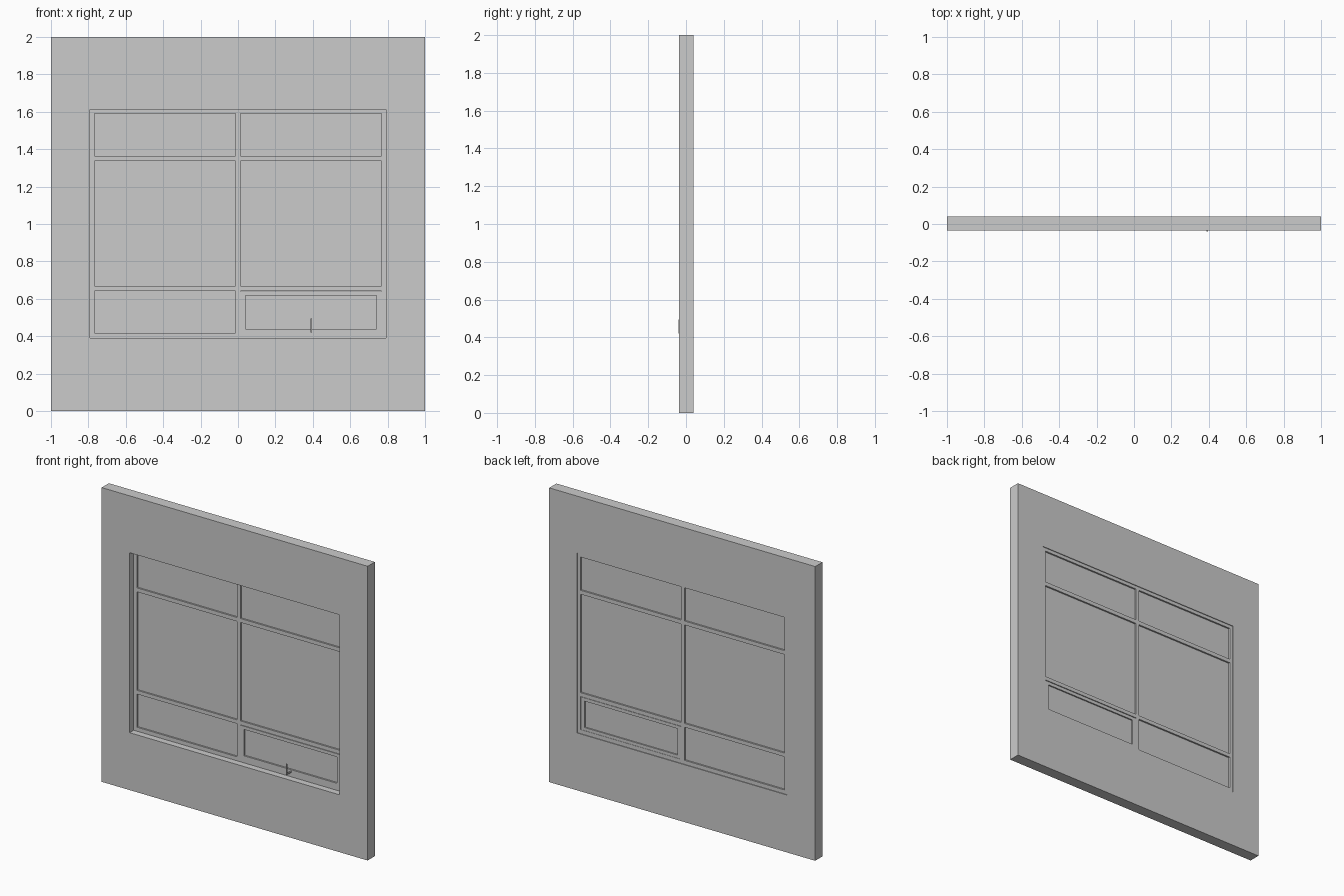
import bpy
import bmesh
from mathutils import Vector

old = bpy.data.objects.get("Cube")
if old:
    bpy.data.objects.remove(old, do_unlink=True)

grey = bpy.data.materials.new("plain_grey")
grey.use_nodes = True
COLOUR = (0.6, 0.6, 0.6, 1)
grey.diffuse_color = COLOUR
grey.node_tree.nodes["Principled BSDF"].inputs["Base Color"].default_value = COLOUR


def finish(name, bm):
    bmesh.ops.recalc_face_normals(bm, faces=bm.faces)
    mesh = bpy.data.meshes.new(name)
    bm.to_mesh(mesh)
    bm.free()
    mesh.materials.append(grey)
    obj = bpy.data.objects.new(name, mesh)
    bpy.context.collection.objects.link(obj)
    return obj


def lattice(name, xs, zs, y0, y1, is_hole=lambda i, j: False):
    """Slab from y0 to y1 divided at xs and zs, leaving some cells open."""
    bm = bmesh.new()
    grid = [[bm.verts.new((x, y0, z)) for z in zs] for x in xs]
    for i in range(len(xs) - 1):
        for j in range(len(zs) - 1):
            if not is_hole(i, j):
                bm.faces.new((grid[i][j], grid[i + 1][j],
                              grid[i + 1][j + 1], grid[i][j + 1]))
    loose = [v for v in bm.verts if not v.link_faces]
    bmesh.ops.delete(bm, geom=loose, context="VERTS")
    front = bm.faces[:]
    back = bmesh.ops.extrude_face_region(bm, geom=front, use_keep_orig=True)["geom"]
    moved = [v for v in back if isinstance(v, bmesh.types.BMVert)]
    bmesh.ops.translate(bm, verts=moved, vec=Vector((0, y1 - y0, 0)))
    return finish(name, bm)


def odd_cells(i, j):
    return i % 2 == 1 and j % 2 == 1


WALL_FRONT, WALL_BACK = -0.036, 0.041
FRAME_FRONT, FRAME_BACK = 0.008, 0.036
GLASS_FRONT, GLASS_BACK = 0.019, 0.025

# Wall with the window opening
lattice("wall", (-1, -0.79, 0.79, 1), (0, 0.39, 1.613, 2),
        WALL_FRONT, WALL_BACK, odd_cells)

# Fixed frame with mullion and transoms
frame_x = (-0.79, -0.767, -0.013, 0.013, 0.767, 0.79)
frame_z = (0.39, 0.417, 0.642, 0.668, 1.337, 1.364, 1.59, 1.613)
lattice("window_frame", frame_x, frame_z, FRAME_FRONT, FRAME_BACK, odd_cells)

# Opening sash in the lower left corner of the frame
sash_x = (0.013, 0.04, 0.74, 0.767)
sash_z = (0.417, 0.438, 0.617, 0.639)
lattice("opening_sash", sash_x, sash_z, FRAME_FRONT, FRAME_BACK - 0.002, odd_cells)

# Glass panes
for i, side in ((1, "right"), (3, "left")):
    for j, level in ((1, "lower"), (3, "middle"), (5, "upper")):
        x, z = frame_x[i:i + 2], frame_z[j:j + 2]
        if (i, j) == (3, 1):
            x, z = sash_x[1:3], sash_z[1:3]
        lattice(f"{level}_{side}_glass", x, z, GLASS_FRONT, GLASS_BACK)

# Sash handle: upright grip on a short stem
lattice("handle_grip", (0.388, 0.396), (0.42, 0.495), -0.041, -0.036)
lattice("handle_stem", (0.388, 0.396), (0.42, 0.428), -0.036, FRAME_FRONT)
